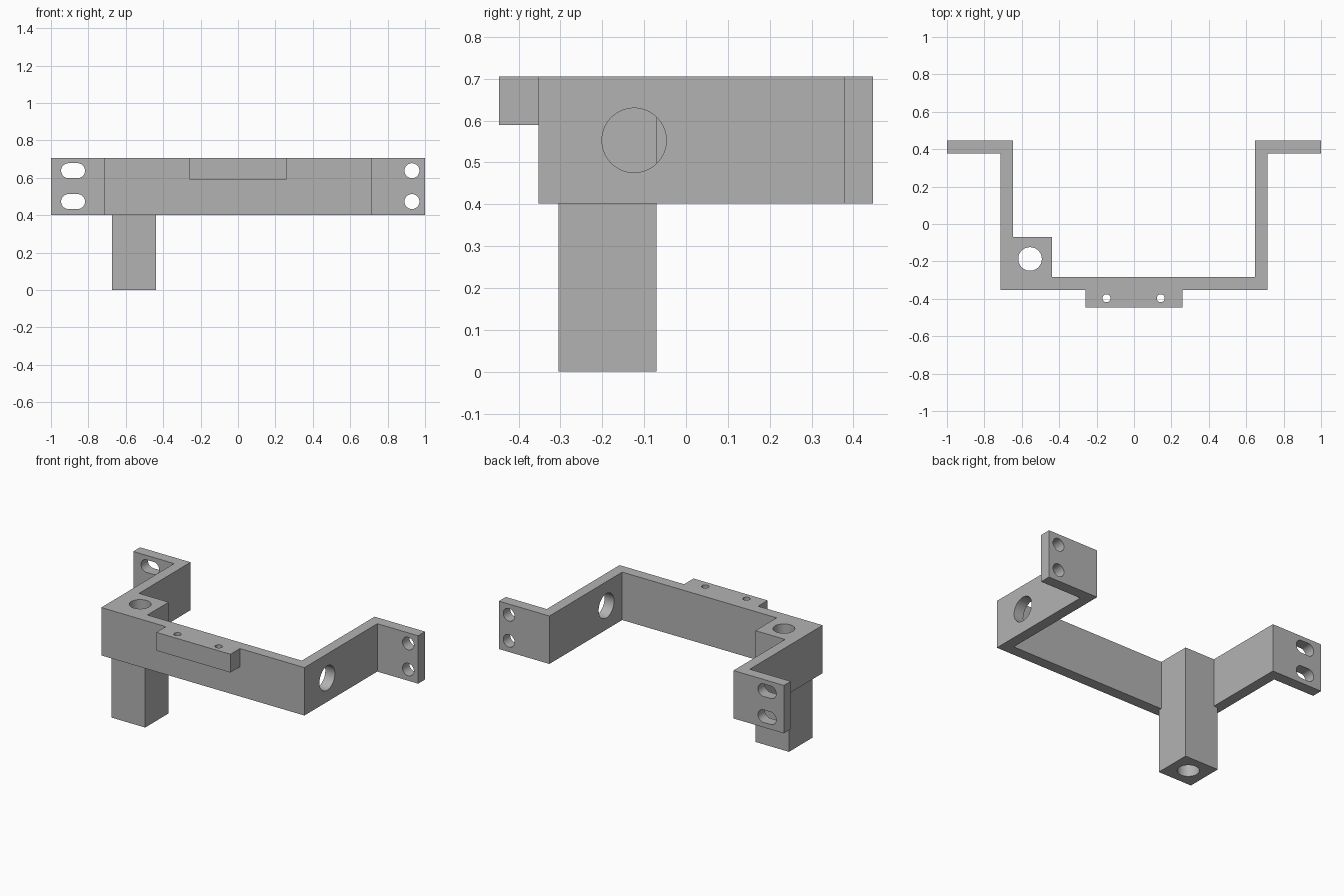
import bpy
import bmesh
import math
from mathutils import Vector

cube = bpy.data.objects.get("Cube")
if cube:
    bpy.data.objects.remove(cube, do_unlink=True)

# One plain grey material
grey = bpy.data.materials.new("plain_grey")
grey.use_nodes = True
colour = (0.45, 0.45, 0.45, 1)
grey.diffuse_color = colour
grey.node_tree.nodes["Principled BSDF"].inputs["Base Color"].default_value = colour

BOTTOM, TOP = 0.402, 0.706      # height range of the bracket strip
AXES = {"X": Vector((1, 0, 0)), "Y": Vector((0, 1, 0)), "Z": Vector((0, 0, 1))}


def prism(name, points, along):
    """Extrude a flat outline of 3D points by a vector."""
    bm = bmesh.new()
    face = bm.faces.new([bm.verts.new(p) for p in points])
    moved = bmesh.ops.extrude_face_region(bm, geom=[face])["geom"]
    verts = [v for v in moved if isinstance(v, bmesh.types.BMVert)]
    bmesh.ops.translate(bm, verts=verts, vec=along)
    bmesh.ops.recalc_face_normals(bm, faces=bm.faces)
    mesh = bpy.data.meshes.new(name)
    bm.to_mesh(mesh)
    bm.free()
    mesh.materials.append(grey)
    obj = bpy.data.objects.new(name, mesh)
    bpy.context.collection.objects.link(obj)
    return obj


def box(name, x0, x1, y0, y1, z0, z1):
    outline = [(x0, y0, z0), (x1, y0, z0), (x1, y1, z0), (x0, y1, z0)]
    return prism(name, outline, (0, 0, z1 - z0))


def hole(name, centre, radius, axis, length, sides=32, slot=0.0):
    """Round cutter along an axis, stretched along x into a slot if asked."""
    direction = AXES[axis]
    u = AXES["Y"] if axis == "X" else AXES["X"]
    v = direction.cross(u)
    start = Vector(centre) - direction * length / 2
    points = []
    for i in range(sides):
        a = 2 * math.pi * (i + 0.5) / sides
        shift = math.copysign(slot / 2, math.cos(a))
        points.append(start + u * (radius * math.cos(a) + shift)
                      + v * radius * math.sin(a))
    return prism(name, points, direction * length)


def combine(target, tool, operation):
    """Apply a boolean and discard the tool."""
    mod = target.modifiers.new(tool.name, "BOOLEAN")
    mod.operation = operation
    mod.solver = "EXACT"
    mod.object = tool
    bpy.context.view_layer.objects.active = target
    bpy.ops.object.modifier_apply(modifier=mod.name)
    bpy.data.objects.remove(tool, do_unlink=True)


# Bent strip: half outline from the front centre, mirrored to the other side
half = [(0.713, -0.352), (0.713, 0.378), (1, 0.378),
        (1, 0.447), (0.646, 0.447), (0.646, -0.283)]
outline = half + [(-x, y) for x, y in reversed(half)]
bracket = prism("bracket", [(x, y, BOTTOM) for x, y in outline],
                (0, 0, TOP - BOTTOM))

# Square post in the corner and mounting tab on the front
combine(bracket, box("post", -0.674, -0.438, -0.305, -0.07, 0, TOP), "UNION")
combine(bracket, box("front_tab", -0.26, 0.26, -0.447, -0.32, 0.59, TOP), "UNION")

# Bore through the post and the opening in the left wall
cutters = [
    hole("post_bore", (-0.556, -0.187, 0.35), 0.063, "Z", 1, 40),
    hole("wall_hole", (0.68, -0.124, 0.553), 0.077, "X", 0.3, 48),
]
# Small screw holes in the tab
for x in (-0.147, 0.143):
    cutters.append(hole("tab_hole", (x, -0.397, 0.65), 0.022, "Z", 0.3, 12))
# Round holes in the left flange, slots in the right flange
for z in (0.473, 0.638):
    cutters.append(hole("flange_hole", (0.93, 0.41, z), 0.04, "Y", 0.3))
    cutters.append(hole("flange_slot", (-0.882, 0.41, z), 0.04, "Y", 0.3, slot=0.048))
for cutter in cutters:
    combine(bracket, cutter, "DIFFERENCE")

# Smooth the bores, keep the flat edges sharp
bpy.ops.object.select_all(action="DESELECT")
bracket.select_set(True)
bpy.context.view_layer.objects.active = bracket
bpy.ops.object.shade_smooth_by_angle(angle=math.radians(35))
